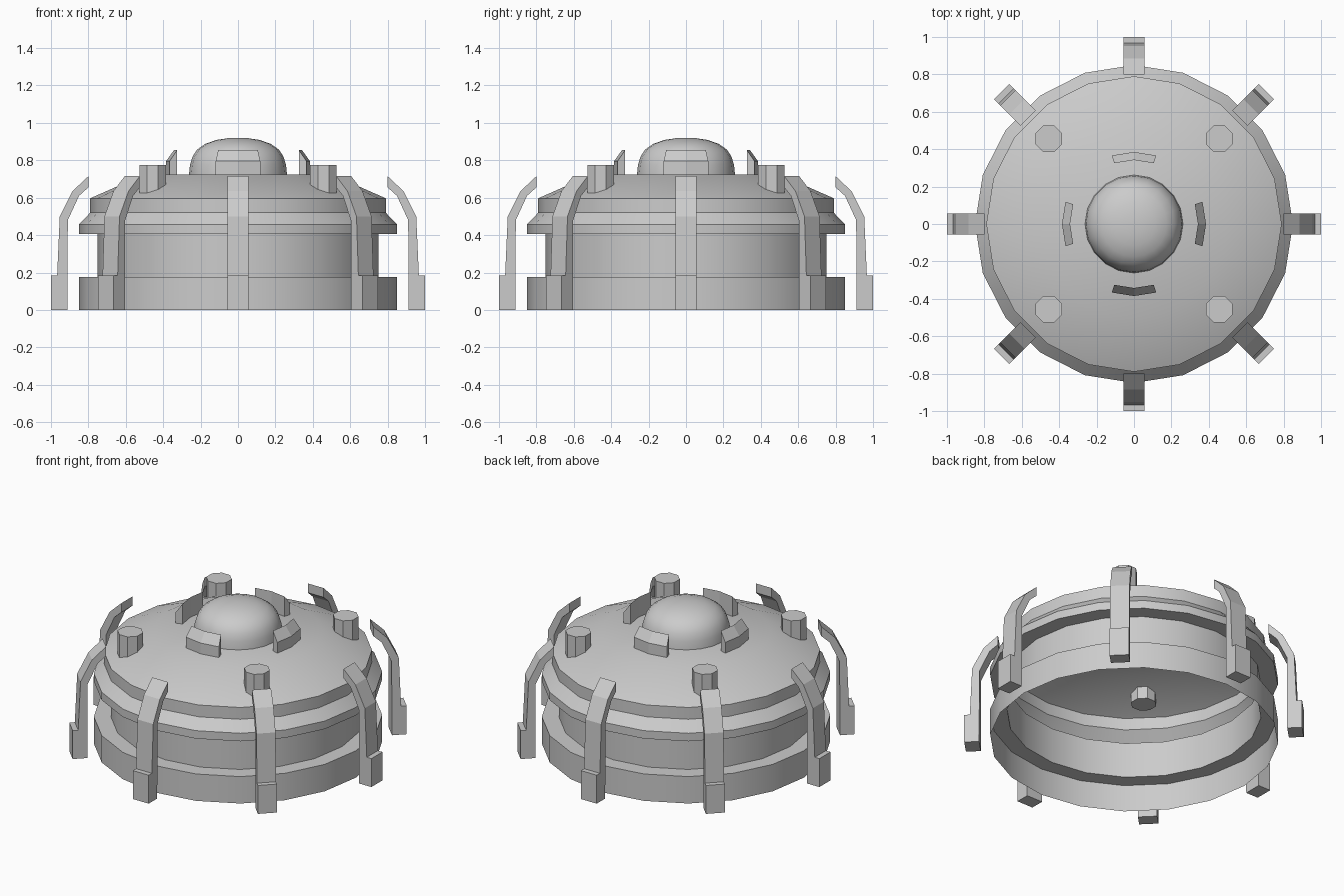
import bpy, bmesh
from math import sin, cos, radians, pi

if "Cube" in bpy.data.objects:
    bpy.data.objects.remove(bpy.data.objects["Cube"])


def make_object(name, verts, faces, smooth=None):
    mesh = bpy.data.meshes.new(name)
    mesh.from_pydata(verts, [], faces)
    bm = bmesh.new()
    bm.from_mesh(mesh)
    bmesh.ops.remove_doubles(bm, verts=bm.verts, dist=1e-5)
    bmesh.ops.recalc_face_normals(bm, faces=bm.faces)
    bm.to_mesh(mesh)
    bm.free()
    obj = bpy.data.objects.new(name, mesh)
    bpy.context.collection.objects.link(obj)
    if smooth:
        bpy.ops.object.select_all(action='DESELECT')
        obj.select_set(True)
        bpy.context.view_layer.objects.active = obj
        bpy.ops.object.shade_smooth_by_angle(angle=radians(smooth))
    return obj


def lathe(name, profile, sides, smooth=30):
    """Revolve an open (radius, z) profile that ends in a flat cap or a pole."""
    n = len(profile)
    verts = [(r * cos(2 * pi * i / sides), r * sin(2 * pi * i / sides), z)
             for i in range(sides) for r, z in profile]
    faces = []
    for i in range(sides):
        a, b = i * n, (i + 1) % sides * n
        faces += [(a + k, b + k, b + k + 1, a + k + 1) for k in range(n - 1)]
    faces.append([i * n + n - 1 for i in range(sides)])
    return make_object(name, verts, faces, smooth)


def sweep(name, sections):
    """Join matching closed cross-sections into a capped solid."""
    n = len(sections[0])
    verts = [v for s in sections for v in s]
    faces = [list(range(n)), [(len(sections) - 1) * n + k for k in range(n)]]
    for s in range(len(sections) - 1):
        for k in range(n):
            a, b = s * n + k, s * n + (k + 1) % n
            faces.append((a, b, b + n, a + n))
    return make_object(name, verts, faces)


# Hollow stepped drum with conical roof, open underneath
lathe("drum_shell", [(0.85, 0), (0.85, 0.175), (0.75, 0.175), (0.75, 0.405),
                     (0.85, 0.405), (0.85, 0.457), (0.79, 0.52), (0.79, 0.597),
                     (0.5, 0.725)], 20)

# Smooth central dome
dome = [(0.262, 0.725), (0.257, 0.775), (0.243, 0.82), (0.218, 0.858),
        (0.175, 0.888), (0.115, 0.909), (0.055, 0.918), (0.012, 0.92)]
lathe("central_dome", dome, 20, 40)

# Eight bent ribs around the drum
rib = [(1.0, 0), (1.0, 0.185), (0.967, 0.185), (0.953, 0.5), (0.885, 0.635),
       (0.80, 0.715), (0.80, 0.655), (0.85, 0.61), (0.91, 0.48), (0.912, 0)]
for i in range(8):
    a = i * pi / 4
    sections = [[(r * cos(a) - w * sin(a), r * sin(a) + w * cos(a), z)
                 for r, z in rib] for w in (-0.057, 0.057)]
    sweep(f"outer_rib_{i + 1}", sections)

# Four curved guards with bevelled outer tops around the dome
guard = [(0.385, 0.72), (0.385, 0.795), (0.342, 0.855), (0.342, 0.72)]
for i in range(4):
    sections = []
    for step in (-18, 0, 18):
        a = i * pi / 2 + radians(step)
        sections.append([(r * cos(a), r * sin(a), z) for r, z in guard])
    sweep(f"dome_guard_{i + 1}", sections)

# Four octagonal posts poking through the roof
for i in range(4):
    a = pi / 4 + i * pi / 2
    cx, cy = 0.645 * cos(a), 0.645 * sin(a)
    sections = [[(cx + 0.077 * cos(pi / 8 + k * pi / 4),
                  cy + 0.077 * sin(pi / 8 + k * pi / 4), z) for k in range(8)]
                for z in (0.61, 0.775)]
    sweep(f"roof_post_{i + 1}", sections)
